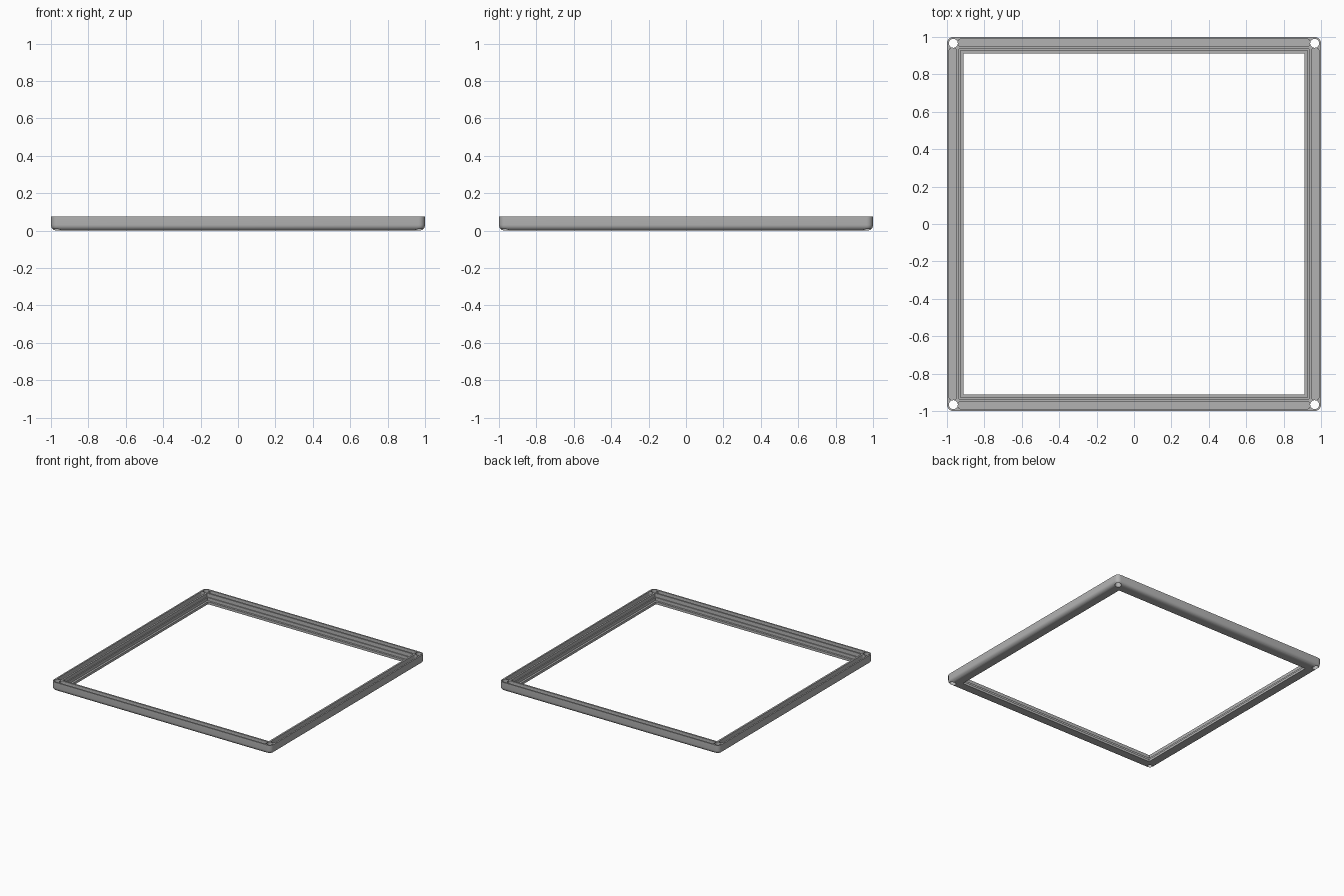
import bpy, bmesh, math
from mathutils import Matrix, Vector

cube = bpy.data.objects.get("Cube")
if cube:
    bpy.data.objects.remove(cube, do_unlink=True)

gray = bpy.data.materials.new("mid gray")
gray.use_nodes = True
color = (0.45, 0.45, 0.45, 1)
gray.diffuse_color = color
gray.node_tree.nodes["Principled BSDF"].inputs["Base Color"].default_value = color

HEIGHT = 0.075
CORNER = 0.035      # outer corner radius in plan
ROUND = 0.03        # rounding of the lower outer edge
STEPS = 6


def to_object(name, bm):
    bmesh.ops.recalc_face_normals(bm, faces=bm.faces)
    mesh = bpy.data.meshes.new(name)
    bm.to_mesh(mesh)
    bm.free()
    obj = bpy.data.objects.new(name, mesh)
    bpy.context.collection.objects.link(obj)
    return obj


def ring(bm, inset, z):
    """Rounded square loop, inset from the outer edge."""
    radius = max(CORNER - inset, 0)
    centre = 1 - inset - radius
    verts = []
    for corner in range(4):
        turn = Matrix.Rotation(corner * math.pi / 2, 3, 'Z')
        for i in range(STEPS + 1):
            a = i / STEPS * math.pi / 2
            p = Vector((centre + radius * math.cos(a), centre + radius * math.sin(a), z))
            verts.append(bm.verts.new(turn @ p))
    return verts


# Frame: stepped cross-section swept round the square
profile = []
for i in range(STEPS + 1):
    a = i / STEPS * math.pi / 2
    profile.append((ROUND * (1 - math.sin(a)), ROUND * (1 - math.cos(a))))
profile += [(0, HEIGHT), (0.064, HEIGHT), (0.064, 0.045), (0.072, 0.045),
            (0.072, 0.02), (0.088, 0.02), (0.088, 0)]
bm = bmesh.new()
rings = [ring(bm, d, z) for d, z in profile]
for a, b in zip(rings, rings[1:] + rings[:1]):
    for i in range(len(a)):
        j = (i + 1) % len(a)
        bm.faces.new((a[i], a[j], b[j], b[i]))
bmesh.ops.remove_doubles(bm, verts=bm.verts, dist=0.0001)
frame = to_object("bezel_frame", bm)
frame.data.materials.append(gray)

# Cutters: four channels in the top and four corner screw holes
bm = bmesh.new()
for k in range(4):
    turn = Matrix.Rotation(k * math.pi / 2, 4, 'Z')
    slot = bmesh.ops.create_cube(bm, size=1, matrix=turn @ Matrix.Translation((0, 0.969, 0.08))
                                 @ Matrix.Diagonal((1.88, 0.038, 0.1, 1)))
    edges = {e for v in slot["verts"] for e in v.link_edges
             if abs(e.verts[0].co.z - e.verts[1].co.z) > 0.05}
    bmesh.ops.bevel(bm, geom=list(edges), offset=0.012, segments=4, profile=0.5, affect='EDGES')
    bmesh.ops.create_cone(bm, cap_ends=True, segments=24, radius1=0.024, radius2=0.024, depth=0.3,
                          matrix=turn @ Matrix.Translation((0.966, 0.966, 0.04)))
cutter = to_object("channel_cutter", bm)
cutter.hide_render = True

bpy.context.view_layer.objects.active = frame
frame.select_set(True)
cut = frame.modifiers.new("channels", 'BOOLEAN')
cut.object = cutter
cut.solver = 'EXACT'
bpy.ops.object.modifier_apply(modifier=cut.name)
bpy.data.objects.remove(cutter, do_unlink=True)

bpy.ops.object.select_all(action='DESELECT')
frame.select_set(True)
bpy.ops.object.shade_smooth_by_angle(angle=math.radians(35))
